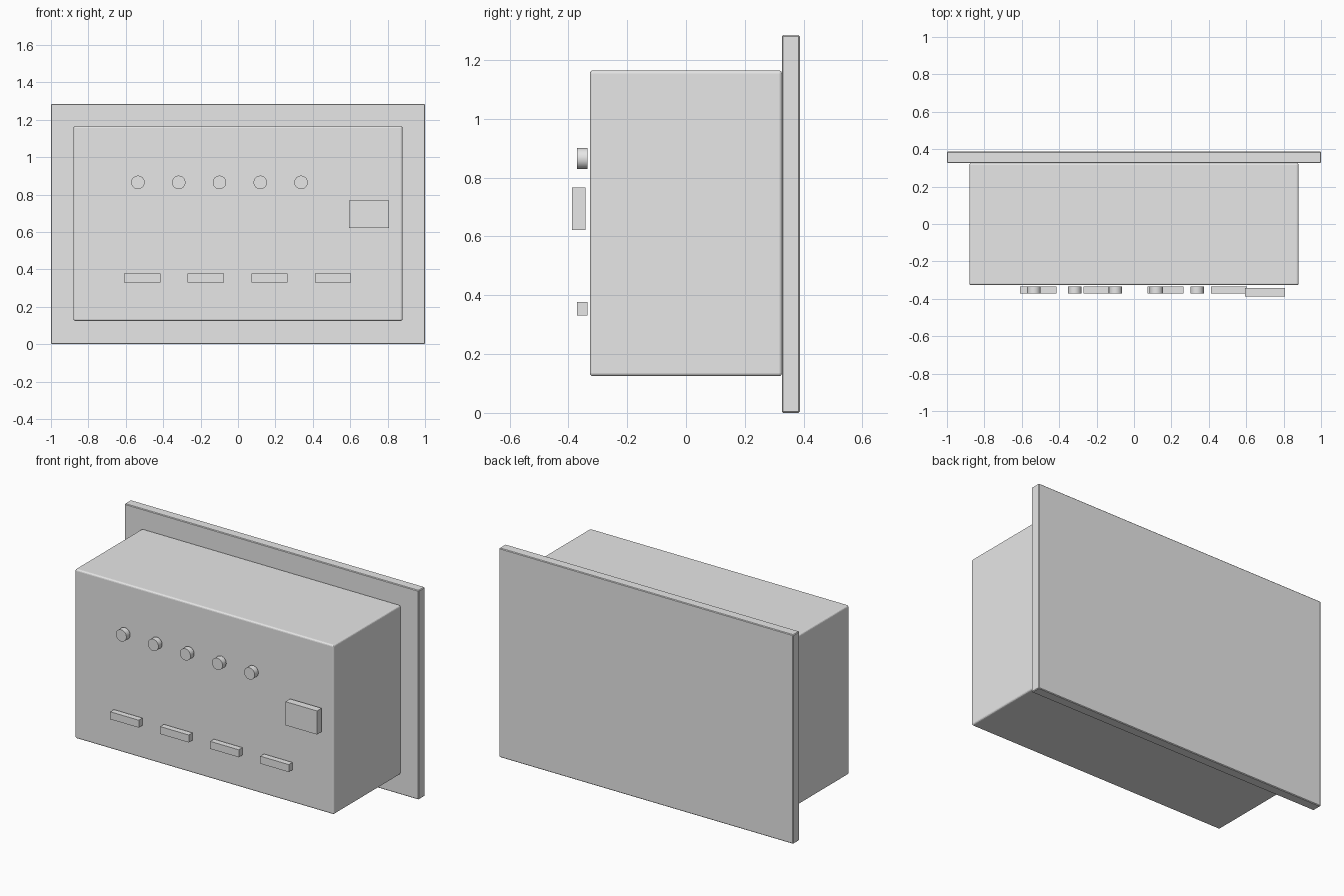
import bpy, math

if "Cube" in bpy.data.objects:
    bpy.data.objects.remove(bpy.data.objects["Cube"])

grey = bpy.data.materials.new("plain_grey")
grey.diffuse_color = (0.8, 0.8, 0.8, 1)
grey.use_nodes = True
grey.node_tree.nodes["Principled BSDF"].inputs["Base Color"].default_value = grey.diffuse_color


def finish(ob, name, bevel=0.0, segments=2):
    ob.name = name
    ob.data.materials.append(grey)
    if bevel:
        m = ob.modifiers.new("soft_edges", 'BEVEL')
        m.width = bevel
        m.segments = segments
        m.limit_method = 'ANGLE'
    return ob


def box(name, x, y, z, bevel=0.0, segments=2):
    """Box given by its (min, max) range on each axis."""
    bpy.ops.mesh.primitive_cube_add(size=1)
    ob = bpy.context.object
    for v in ob.data.vertices:
        v.co = [r[0] if c < 0 else r[1] for c, r in zip(v.co, (x, y, z))]
    return finish(ob, name, bevel, segments)


# Mounting plate at the back and the main housing in front of it
box("back_plate", (-1, 1), (0.326, 0.387), (0, 1.285), 0.004, 1)
box("housing", (-0.88, 0.88), (-0.327, 0.326), (0.125, 1.165), 0.01, 3)

# Row of round knobs
for i in range(5):
    bpy.ops.mesh.primitive_cylinder_add(
        vertices=32, radius=0.036, depth=0.036,
        location=(-0.535 + 0.218 * i, -0.353, 0.865),
        rotation=(math.pi / 2, 0, 0))
    bpy.ops.object.shade_smooth_by_angle(angle=math.radians(35))
    finish(bpy.context.object, f"knob_{i + 1}")

# Row of connector blocks along the bottom
for i in range(4):
    cx = -0.512 + 0.34 * i
    box(f"connector_{i + 1}", (cx - 0.097, cx + 0.097), (-0.371, -0.335), (0.331, 0.377))

# Larger socket block on the right
box("socket_block", (0.594, 0.808), (-0.387, -0.342), (0.622, 0.767))
